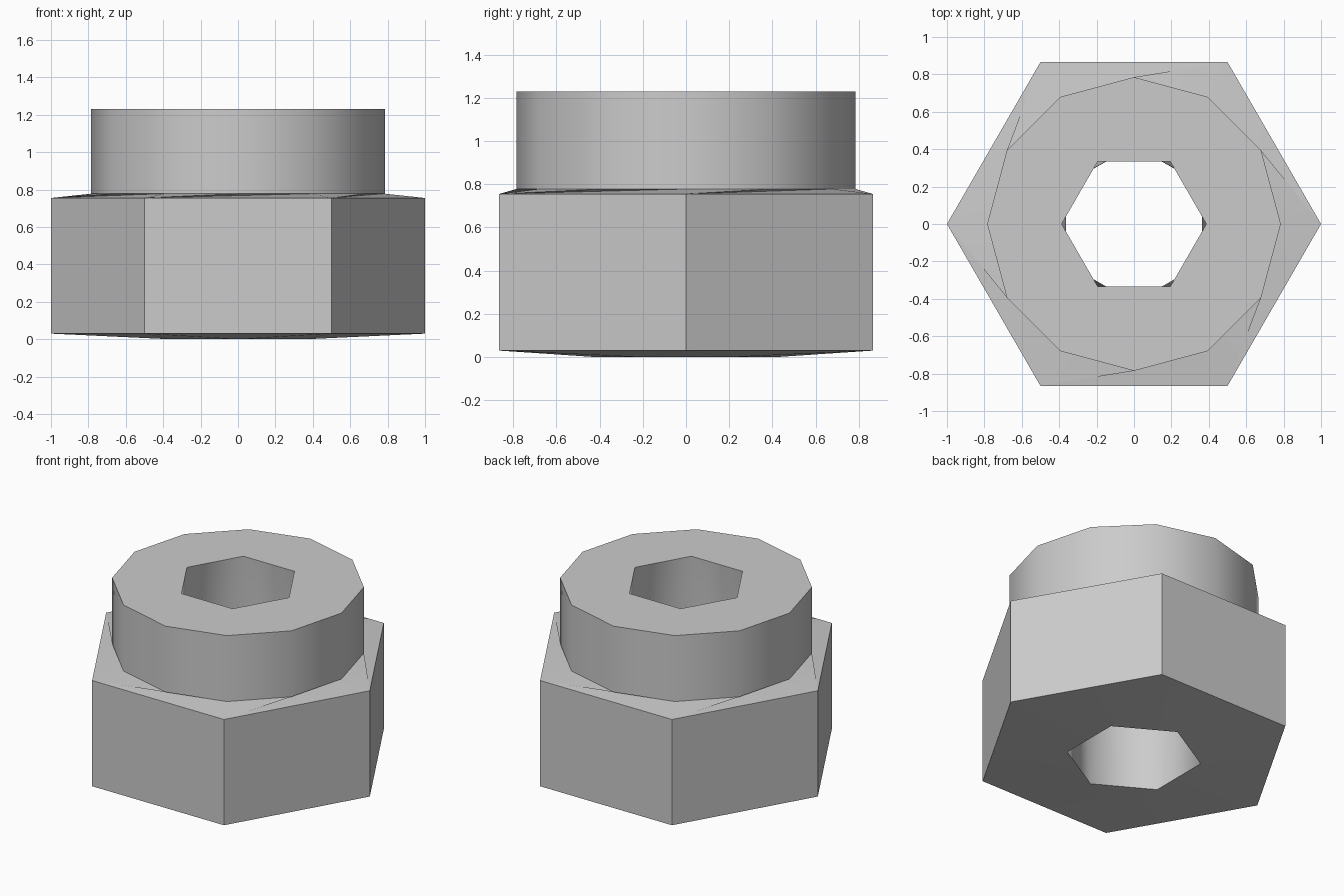
import bpy, bmesh
from math import sin, cos, pi, radians

cube = bpy.data.objects.get("Cube")
if cube:
    bpy.data.objects.remove(cube)

steel = bpy.data.materials.new("light_grey_steel")
steel.use_nodes = True
GREY = (0.6, 0.6, 0.6, 1)
steel.diffuse_color = GREY
steel.node_tree.nodes["Principled BSDF"].inputs["Base Color"].default_value = GREY

bm = bmesh.new()


def ring(sides, radius, z, turn=0.0):
    """Polygon of vertices; turn is a fraction of the full circle."""
    angles = [i / sides + turn for i in range(sides)]
    verts = [bm.verts.new((radius * cos(2 * pi * a), radius * sin(2 * pi * a), z)) for a in angles]
    return verts, turn


def bridge(ring_a, ring_b):
    """Join two rings: quads when they line up, otherwise triangles by angle."""
    (a, ta), (b, tb) = ring_a, ring_b
    na, nb = len(a), len(b)
    i = j = 0
    while i < na or j < nb:
        va, vb = a[i % na], b[j % nb]
        next_a, next_b = a[(i + 1) % na], b[(j + 1) % nb]
        if na == nb and ta == tb:
            bm.faces.new((va, next_a, next_b, vb))
            i, j = i + 1, j + 1
        elif j >= nb or (i < na and (i + 1) / na + ta <= (j + 1) / nb + tb + 1e-6):
            bm.faces.new((va, next_a, vb))
            i += 1
        else:
            bm.faces.new((va, next_b, vb))
            j += 1


# Rings from the upper bore mouth, over the outside, to the lower bore mouth
rings = [
    ring(6, 0.387, 1.23),             # upper bore mouth
    ring(12, 0.785, 1.23),            # collar top
    ring(12, 0.785, 0.778),           # collar foot
    ring(6, 1.0, 0.755),              # hex body top
    ring(6, 1.0, 0.03),               # hex body bottom
    ring(6, 0.42, 0.0, turn=1 / 12),  # lower bore mouth, turned half a side
]
for first, second in zip(rings, rings[1:]):
    bridge(first, second)
# Twisted bore wall
bridge(rings[0], rings[-1])

bmesh.ops.recalc_face_normals(bm, faces=bm.faces)
mesh = bpy.data.meshes.new("hex_nut_with_collar")
bm.to_mesh(mesh)
bm.free()
mesh.materials.append(steel)

nut = bpy.data.objects.new("hex_nut_with_collar", mesh)
bpy.context.collection.objects.link(nut)
bpy.ops.object.select_all(action="DESELECT")
nut.select_set(True)
bpy.context.view_layer.objects.active = nut
bpy.ops.object.shade_smooth_by_angle(angle=radians(40))
